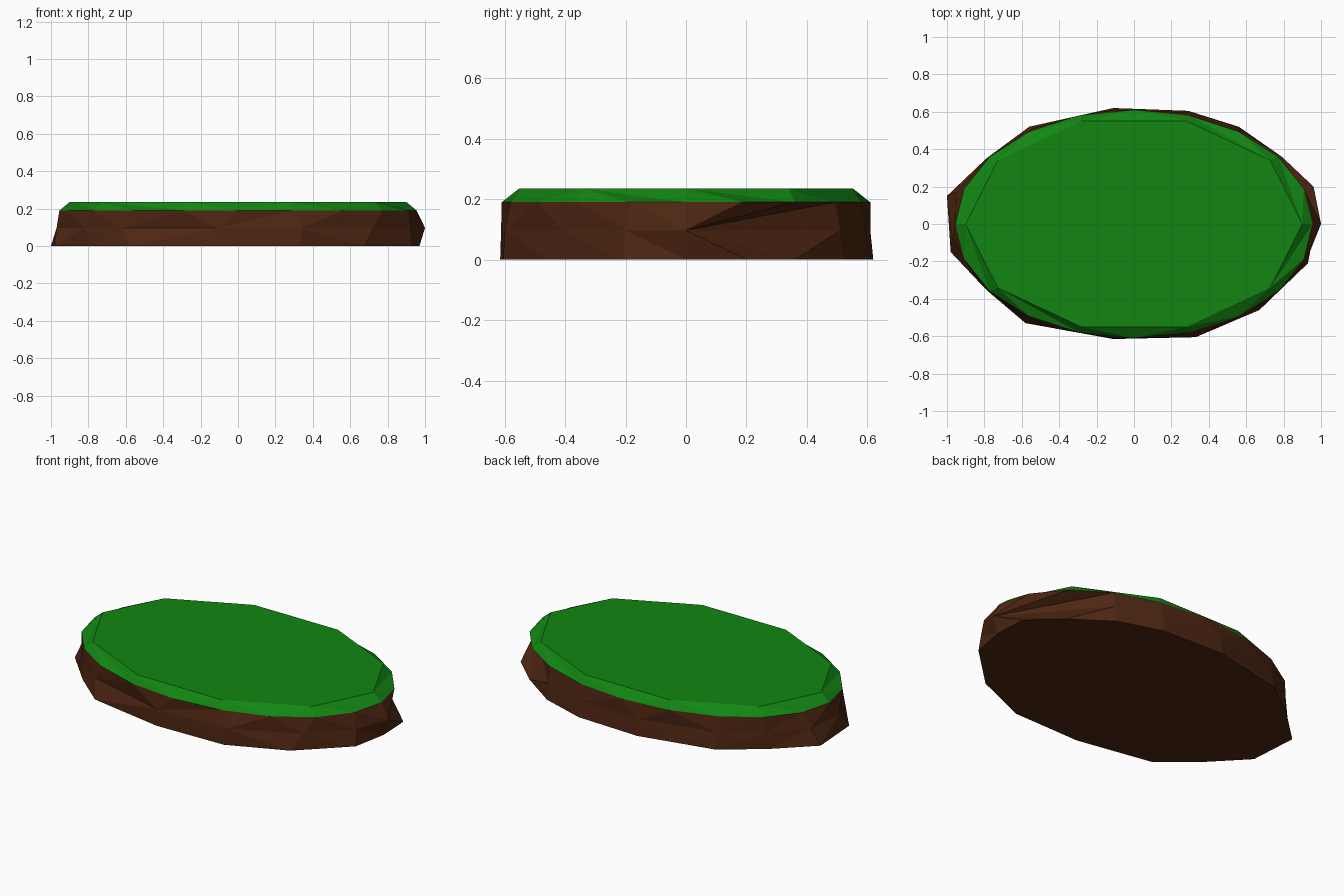
import bpy
import bmesh
from math import atan2, cos, sin, pi

cube = bpy.data.objects.get("Cube")
if cube:
    bpy.data.objects.remove(cube, do_unlink=True)


def material(name, colour):
    mat = bpy.data.materials.new(name)
    mat.use_nodes = True
    mat.diffuse_color = colour
    mat.node_tree.nodes["Principled BSDF"].inputs["Base Color"].default_value = colour
    return mat


def ellipse(rx, ry, count):
    steps = [2 * pi * i / count for i in range(count)]
    return [(rx * cos(a), ry * sin(a)) for a in steps]


def angle(p):
    # Angle around the oval, starting just before the +x axis
    a = atan2(p[1] / 0.61, p[0] / 0.96)
    return (a + 0.1) % (2 * pi)


def bridge(bm, low, high):
    # Zip two rings with different point counts into triangles
    i = j = 0
    n, m = len(low), len(high)

    def turn(ring, k):
        return angle(ring[k % len(ring)].co) + 2 * pi * (k // len(ring))

    while i < n or j < m:
        a, b = low[i % n], high[j % m]
        if j >= m or (i < n and turn(low, i + 1) <= turn(high, j + 1)):
            i += 1
            bm.faces.new((a, low[i % n], b))
        else:
            j += 1
            bm.faces.new((a, high[j % m], b))


def stack(name, layers, mat):
    # Closed solid made from rings of (outline, height)
    bm = bmesh.new()
    rings = []
    for outline, z in layers:
        rings.append([bm.verts.new((x, y, z)) for x, y in sorted(outline, key=angle)])
    for low, high in zip(rings, rings[1:]):
        bridge(bm, low, high)
    bm.faces.new(rings[0][::-1])
    bm.faces.new(rings[-1])
    bmesh.ops.recalc_face_normals(bm, faces=bm.faces)
    mesh = bpy.data.meshes.new(name)
    bm.to_mesh(mesh)
    bm.free()
    mesh.materials.append(mat)
    obj = bpy.data.objects.new(name, mesh)
    bpy.context.collection.objects.link(obj)
    return obj


soil = material("brown soil", (0.075, 0.019, 0.006, 1))
grass = material("green grass", (0.006, 0.24, 0.006, 1))

# Rough earth base: irregular foot, chipped middle, oval rim
foot = [(0.97, 0), (0.96, 0.2), (0.79, 0.36), (0.56, 0.52), (0.29, 0.605),
        (-0.11, 0.62), (-0.56, 0.52), (-0.79, 0.35), (-1, 0.15), (-0.98, -0.15),
        (-0.78, -0.36), (-0.58, -0.53), (-0.11, -0.615), (0.33, -0.605),
        (0.67, -0.46), (0.93, -0.21)]
chipped = [(1, 0), (0.56, 0.51), (0.29, 0.595), (-0.11, 0.61), (-0.56, 0.505),
           (-0.78, 0.355), (-0.95, 0.17), (-0.97, -0.07), (-0.82, -0.32),
           (-0.62, -0.47), (-0.11, -0.612), (0.34, -0.6), (0.72, -0.41),
           (0.92, -0.2)]
rim = ellipse(0.955, 0.61, 20)
stack("earth_base", [(foot, 0), (chipped, 0.097), (rim, 0.19)], soil)

# Grass cap with a bevelled edge
stack("grass_cap", [(rim, 0.19), (ellipse(0.9, 0.58, 10), 0.236)], grass)
